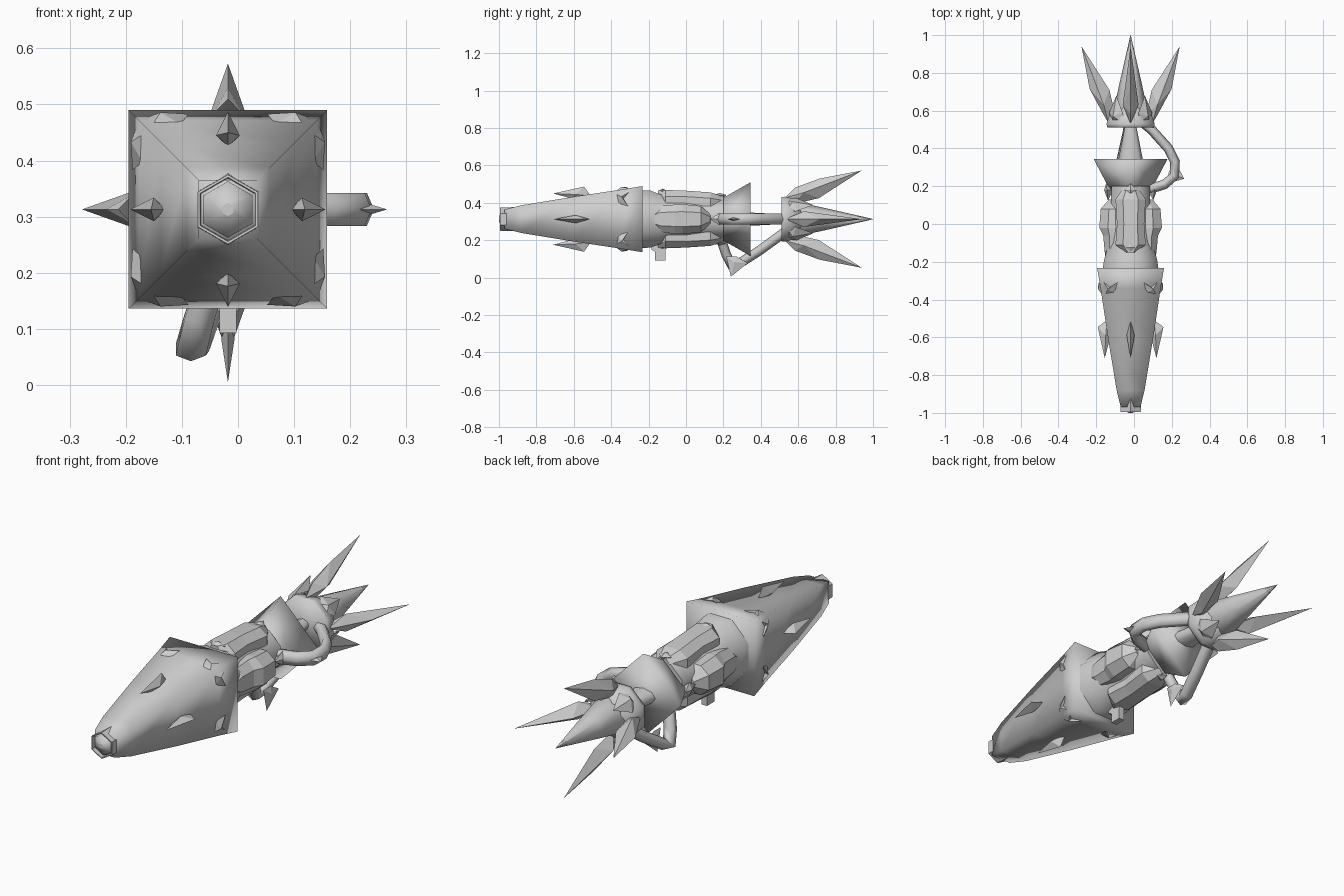
import bpy, bmesh, math
from mathutils import Vector

if "Cube" in bpy.data.objects:
    bpy.data.objects.remove(bpy.data.objects["Cube"])

CX, CZ = -0.018, 0.313          # long axis of the model runs along y
mat = bpy.data.materials.new("plain_grey")
mat.diffuse_color = (0.62, 0.62, 0.62, 1)
mat.use_nodes = True
mat.node_tree.nodes["Principled BSDF"].inputs["Base Color"].default_value = mat.diffuse_color
AXES = [0, math.pi / 2, math.pi, -math.pi / 2]


def P(a, y, r, t=0.0):
    """Point at distance y along the axis, r outwards at angle a, t sideways."""
    return Vector((CX + r * math.cos(a) - t * math.sin(a), y,
                   CZ + r * math.sin(a) + t * math.cos(a)))


def finish(name, bm):
    bmesh.ops.recalc_face_normals(bm, faces=bm.faces)
    me = bpy.data.meshes.new(name)
    bm.to_mesh(me)
    bm.free()
    me.materials.append(mat)
    ob = bpy.data.objects.new(name, me)
    bpy.context.collection.objects.link(ob)
    return ob


def loft(name, rings, smooth=False, soft_caps=False):
    """Skin a list of equal-length rings, with end caps."""
    bm = bmesh.new()
    vs = [[bm.verts.new(p) for p in ring] for ring in rings]
    n = len(rings[0])
    for a, b in zip(vs, vs[1:]):
        for i in range(n):
            f = bm.faces.new((a[i], a[(i + 1) % n], b[(i + 1) % n], b[i]))
            f.smooth = smooth
    for ring in (vs[0], vs[-1]):
        cap = bm.faces.new(ring)
        cap.smooth = soft_caps
        for e in cap.edges:
            e.smooth = soft_caps
    return finish(name, bm)


def turned(name, profile, n, phase=0.0, smooth=False, soft_caps=False):
    """Profile of (y, radius in x, radius in z) with n sides."""
    rings = []
    for y, rx, rz in profile:
        ang = [phase + 2 * math.pi * i / n for i in range(n)]
        rings.append([Vector((CX + rx * math.cos(t), y, CZ + rz * math.sin(t))) for t in ang])
    return loft(name, rings, smooth, soft_caps)


def blade(name, outline, apex_a, apex_b):
    """Sharp-edged faceted blade: outline joined to a ridge point on each side."""
    bm = bmesh.new()
    vs = [bm.verts.new(p) for p in outline]
    for apex in (bm.verts.new(apex_a), bm.verts.new(apex_b)):
        for i in range(len(vs)):
            bm.faces.new((vs[i], vs[(i + 1) % len(vs)], apex))
    return finish(name, bm)


def fin(name, a, outline, ridge, w):
    """Blade standing in the plane at angle a; outline is (y, r)."""
    return blade(name, [P(a, y, r) for y, r in outline],
                 P(a, *ridge, w), P(a, *ridge, -w))


def plate(name, a, rows):
    """Bevelled armour plate; rows are (y, half width, ridge r, edge r)."""
    loft(name, [[P(a, y, 0.07, -t), P(a, y, e, -t), P(a, y, r, -t * 0.5),
                 P(a, y, r, t * 0.5), P(a, y, e, t), P(a, y, 0.07, t)]
                for y, t, r, e in rows])


def tube(name, a, path, w, h):
    """Six-sided bent tube near the plane at angle a; path is (y, r, t)."""
    rings = []
    for i, (y, r, t) in enumerate(path):
        y0, r0, _ = path[max(i - 1, 0)]
        y1, r1, _ = path[min(i + 1, len(path) - 1)]
        d = Vector((y1 - y0, r1 - r0)).normalized()
        ring = []
        for k in range(6):
            c, s = math.cos(k * math.pi / 3), math.sin(k * math.pi / 3)
            ring.append(P(a, y - d.y * w * c, r + d.x * w * c, t + h * s))
        rings.append(ring)
    loft(name, rings, True)


# square tapering nose
q = math.sqrt(2)
turned("nose_cone", [(y, h * q, h * q) for y, h in
                     ((-0.97, 0.052), (-0.88, 0.074), (-0.6, 0.12), (-0.34, 0.159),
                      (-0.232, 0.177))], 4, math.pi / 4, True, True)

# hexagonal collar and gem at the muzzle
collar = [(-0.92, 0.064), (-0.995, 0.062), (-0.995, 0.057), (-0.96, 0.055)]
turned("muzzle_collar", [(y, r, r) for y, r in collar], 6, math.pi / 6)
turned("muzzle_gem", [(-0.94, 0.054, 0.054), (-0.982, 0.05, 0.05), (-1.0, 0.012, 0.012)],
       6, math.pi / 6, True)

# fins on each nose face and hooks near its corners
for a in AXES:
    fin("nose_fin", a, [(-0.71, 0.137), (-0.545, 0.174), (-0.51, 0.125),
                        (-0.56, 0.11), (-0.62, 0.113)], (-0.59, 0.132), 0.021)
    for s in (1, -1):
        pts = [(-0.30, 0.147, 0.163), (-0.335, 0.11, 0.16), (-0.31, 0.07, 0.17),
               (-0.365, 0.085, 0.152), (-0.375, 0.135, 0.15)]
        blade("corner_hook", [P(a, y, r, s * t) for y, t, r in pts],
              P(a, -0.345, 0.173, s * 0.12), P(a, -0.345, 0.14, s * 0.12))

# main body
turned("body_core", [(-0.24, 0.16, 0.167), (-0.19, 0.152, 0.165), (-0.10, 0.125, 0.128),
                     (0.10, 0.112, 0.115), (0.20, 0.11, 0.11)], 8, math.pi / 8, True)
for i, a in enumerate(AXES):
    if i % 2 == 0:
        plate("side_armor", a, [(-0.2, 0.02, 0.13, 0.12), (-0.14, 0.07, 0.138, 0.11),
                                (-0.06, 0.078, 0.145, 0.112), (-0.02, 0.08, 0.166, 0.12),
                                (0.08, 0.07, 0.158, 0.115), (0.13, 0.025, 0.115, 0.1)])
    else:
        plate("upper_lower_armor", a, [(-0.15, 0.03, 0.152, 0.125), (-0.11, 0.08, 0.156, 0.12),
                                       (0.0, 0.072, 0.152, 0.12), (0.13, 0.08, 0.143, 0.112),
                                       (0.20, 0.035, 0.122, 0.1)])
        blade("front_stud", [P(a, -0.15, 0.15), P(a, -0.125, 0.15, 0.04),
                             P(a, -0.10, 0.152), P(a, -0.125, 0.15, -0.04)],
              P(a, -0.125, 0.163), P(a, -0.125, 0.11))
    # pointed stud at the rear end of each plate
    blade("rear_stud", [P(a, 0.125, 0.12), P(a, 0.18, 0.125, 0.032),
                        P(a, 0.215, 0.13), P(a, 0.18, 0.125, -0.032)],
          P(a, 0.18, 0.14), P(a, 0.18, 0.09))

# trigger peg underneath
loft("trigger_peg", [[Vector((CX + sx * 0.015, y, z)) for sx, y in
                      ((-1, y0), (1, y0), (1, -0.11), (-1, -0.11))]
                     for z, y0 in ((0.2, -0.19), (0.15, -0.185), (0.14, -0.165), (0.093, -0.165))])

# four-cornered flare and the shaft behind it
turned("flare", [(0.17, 0.105, 0.105), (0.21, 0.125, 0.12), (0.345, 0.196, 0.197)],
       4, 0, True, True)
turned("shaft", [(0.2, 0.075, 0.04), (0.35, 0.063, 0.035), (0.53, 0.028, 0.026)], 8, 0, True)

# tail crown: cup, centre spike, four claws and short leaves between them
turned("crown_cup", [(0.51, 0.133, 0.128), (0.53, 0.138, 0.13), (0.58, 0.12, 0.116),
                     (0.62, 0.08, 0.08)], 8, math.pi / 8, True, True)
turned("centre_spike", [(0.53, 0.075, 0.075), (0.61, 0.088, 0.088), (0.74, 0.06, 0.06),
                        (1.0, 0.001, 0.001)], 8, 0, True)
for i, a in enumerate(AXES):
    elbow = 0.145 if i % 2 == 0 else 0.168
    fin("crown_claw", a, [(0.94, 0.26), (0.71, 0.112), (0.57, 0.08), (0.53, 0.115),
                          (0.582, elbow), (0.715, 0.217)], (0.63, 0.142), 0.042)
    b = a + math.pi / 4
    blade("crown_leaf", [P(b, 0.53, 0.1, 0.045), P(b, 0.59, 0.11, 0.05), P(b, 0.68, 0.107),
                         P(b, 0.59, 0.11, -0.05), P(b, 0.53, 0.1, -0.05)],
          P(b, 0.57, 0.132), P(b, 0.57, 0.07))

# bent hoses linking crown to body, each with an elbow spike
down = -math.pi / 2
tube("side_hose", 0.0, [(0.54, 0.06, 0), (0.5, 0.11, 0), (0.4, 0.2, 0), (0.33, 0.235, 0),
                        (0.255, 0.232, 0), (0.21, 0.18, 0), (0.185, 0.1, 0)], 0.026, 0.034)
tube("lower_hose", down, [(0.54, 0.06, -0.005), (0.48, 0.105, -0.015), (0.39, 0.17, -0.035),
                          (0.28, 0.24, -0.06), (0.245, 0.25, -0.066), (0.215, 0.19, -0.05),
                          (0.185, 0.1, -0.02)], 0.026, 0.031)
for a, tip, w in ((0.0, 0.284, 0.016), (down, 0.308, 0.012)):
    fin("hose_spike", a, [(0.33, 0.235), (0.24, tip), (0.215, 0.2), (0.27, 0.2)],
        (0.26, 0.23), w)
